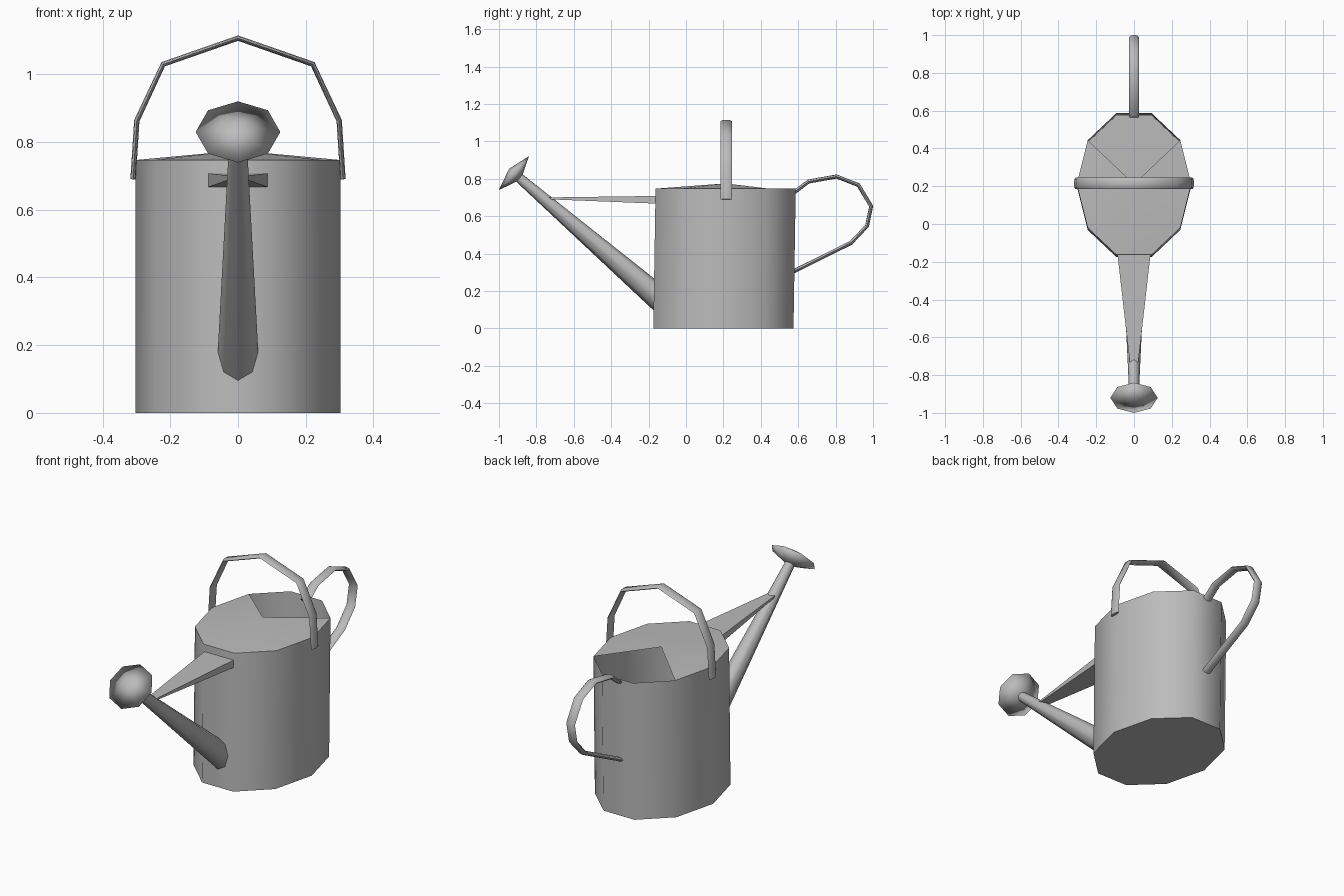
import bpy, bmesh
from math import sin, cos, pi, radians
from mathutils import Vector

cube = bpy.data.objects.get("Cube")
if cube:
    bpy.data.objects.remove(cube, do_unlink=True)

metal = bpy.data.materials.new("grey metal")
metal.use_nodes = True
GREY = (0.5, 0.5, 0.5, 1)
metal.diffuse_color = GREY
metal.node_tree.nodes["Principled BSDF"].inputs["Base Color"].default_value = GREY


def finish(name, bm, angle):
    bmesh.ops.recalc_face_normals(bm, faces=bm.faces)
    mesh = bpy.data.meshes.new(name)
    bm.to_mesh(mesh)
    bm.free()
    mesh.materials.append(metal)
    obj = bpy.data.objects.new(name, mesh)
    bpy.context.collection.objects.link(obj)
    bpy.ops.object.select_all(action='DESELECT')
    obj.select_set(True)
    bpy.context.view_layer.objects.active = obj
    bpy.ops.object.shade_smooth_by_angle(angle=radians(angle))
    return obj


def ring(bm, centre, u, v, sides=8, turn=0.0):
    """Elliptical ring of vertices spanned by the half-axes u and v."""
    steps = [turn + 2 * pi * i / sides for i in range(sides)]
    return [bm.verts.new(Vector(centre) + Vector(u) * cos(a) + Vector(v) * sin(a)) for a in steps]


def bridge(bm, a, b):
    n = len(a)
    for i in range(n):
        bm.faces.new((a[i], a[(i + 1) % n], b[(i + 1) % n], b[i]))


def fan(bm, loop, tip, skip=()):
    apex = bm.verts.new(tip)
    for i in range(len(loop)):
        if i not in skip:
            bm.faces.new((loop[i], loop[(i + 1) % len(loop)], apex))


def tube(name, path, side, wide, thin):
    """Flattened tube along a planar path; side is the plane's normal."""
    bm = bmesh.new()
    pts = [Vector(p) for p in path]
    side = Vector(side)
    rings = []
    for i, p in enumerate(pts):
        tangent = pts[min(i + 1, len(pts) - 1)] - pts[max(i - 1, 0)]
        rings.append(ring(bm, p, side * wide, side.cross(tangent).normalized() * thin))
    for a, b in zip(rings, rings[1:]):
        bridge(bm, a, b)
    bm.faces.new(rings[0])
    bm.faces.new(rings[-1])
    return finish(name, bm, 50)


# Ten-sided can, with a low conical lid left open at the rear
bm = bmesh.new()
base = ring(bm, (0, 0.2, 0), (0.303, 0, 0), (0, 0.394, 0), 10)
rim = ring(bm, (0, 0.212, 0.747), (0.303, 0, 0), (0, 0.394, 0), 10)
bridge(bm, base, rim)
bm.faces.new(base)
fan(bm, rim, (0, 0.212, 0.775), skip=(1, 2, 3))
finish("can_body", bm, 50)

# Tapered spout
axis = Vector((0, -0.747, 0.664))
across = Vector((1, 0, 0))
up = across.cross(axis)
head = Vector((0, -0.92, 0.83))
neck = head - axis * 0.04
bm = bmesh.new()
root = ring(bm, (0, -0.168, 0.178), (0.06, 0, 0), (0, 0, -0.087))
end = ring(bm, neck, across * 0.026, up * 0.026)
bridge(bm, root, end)
bm.faces.new(root)
bm.faces.new(end)
finish("spout", bm, 50)

# Sprinkler head: two shallow cones joined at the rim
bm = bmesh.new()
inner = ring(bm, neck, across * 0.026, up * 0.026)
outer = ring(bm, head, across * 0.125, up * 0.121)
bridge(bm, inner, outer)
fan(bm, outer, head + axis * 0.035)
bm.faces.new(inner)
finish("sprinkler_head", bm, 180)

# Tapered brace between can and spout
bm = bmesh.new()
ends = []
for y, half, low, high in ((-0.155, 0.088, 0.667, 0.708), (-0.735, 0.022, 0.69, 0.7)):
    ends.append([bm.verts.new((x, y, z)) for x, z in
                 ((-half, low), (half, low), (half, high), (-half, high))])
    bm.faces.new(ends[-1])
bridge(bm, *ends)
finish("spout_brace", bm, 30)

# Carrying handle arched over the can
half_arch = [(0.31, 0.69), (0.299, 0.863), (0.221, 1.03)]
arch = [(-x, 0.215, z) for x, z in half_arch] + [(0, 0.215, 1.107)]
arch += [(x, 0.215, z) for x, z in reversed(half_arch)]
tube("top_handle", arch, (0, 1, 0), 0.031, 0.008)

# Rear pouring handle
loop = [(0.575, 0.725), (0.655, 0.785), (0.805, 0.812), (0.922, 0.766),
        (0.99, 0.653), (0.968, 0.548), (0.882, 0.457), (0.565, 0.3)]
tube("rear_handle", [(0, y, z) for y, z in loop], (1, 0, 0), 0.026, 0.011)
